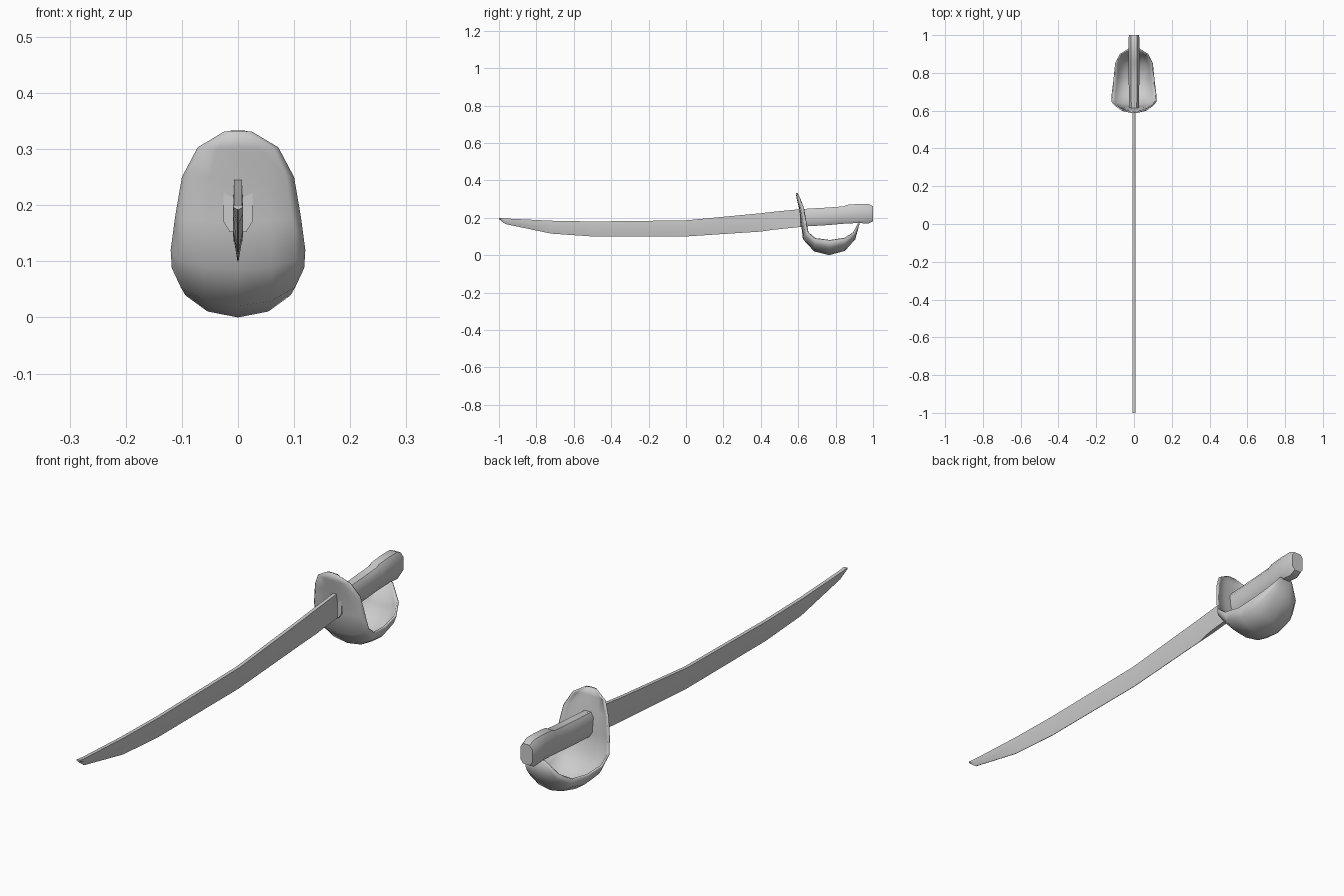
import bpy, bmesh
from math import sin, cos, pi, radians

if "Cube" in bpy.data.objects:
    bpy.data.objects.remove(bpy.data.objects["Cube"])


def make_object(name, rows, closed, angle):
    """Skin a list of point rows; closed rows become capped tubes."""
    bm = bmesh.new()
    grid = [[bm.verts.new(p) for p in row] for row in rows]
    n = len(rows[0])
    for a, b in zip(grid, grid[1:]):
        for j in range(n if closed else n - 1):
            k = (j + 1) % n
            bm.faces.new((a[j], b[j], b[k], a[k]))
    if closed:
        bm.faces.new(grid[0])
        bm.faces.new(grid[-1])
        bmesh.ops.recalc_face_normals(bm, faces=bm.faces)
    mesh = bpy.data.meshes.new(name)
    bm.to_mesh(mesh)
    bm.free()
    obj = bpy.data.objects.new(name, mesh)
    bpy.context.collection.objects.link(obj)
    bpy.ops.object.select_all(action='DESELECT')
    obj.select_set(True)
    bpy.context.view_layer.objects.active = obj
    bpy.ops.object.shade_smooth_by_angle(angle=radians(angle))
    return obj


# Curved blade: y, lower edge, upper edge, half width of lower edge
blade = [(-1.0, .192, .2, .001), (-.965, .166, .196, .001),
         (-.72, .115, .184, .001), (-.5, .1, .18, .001),
         (0, .1, .186, .001), (.4, .126, .224, .001),
         (.47, .136, .232, .008), (.625, .152, .247, .009)]
rows = []
for y, lo, hi, e in blade:
    mid = lo + (hi - lo) * .6
    rows.append([(-e, y, lo), (e, y, lo), (.009, y, mid),
                 (.007, y, hi), (-.007, y, hi), (-.009, y, mid)])
make_object("blade", rows, True, 50)

# Grip swelling into the pommel: y, bottom, top, half width
grip = [(.61, .152, .246, .026), (.75, .16, .254, .028),
        (.845, .168, .261, .028), (.86, .169, .269, .029),
        (.925, .172, .274, .03), (.975, .168, .274, .03),
        (1.0, .182, .262, .026)]
rows = []
for y, lo, hi, w in grip:
    c, h = (lo + hi) / 2, (hi - lo) / 2
    rows.append([(x * w, y, c + z * h) for x, z in
                 ((-.55, -1), (.55, -1), (1, -.6), (1, .6),
                  (.55, 1), (-.55, 1), (-1, .6), (-1, -.6))])
make_object("grip", rows, True, 50)

# Shell guard: centre line y, z, then rim y, z and half width
guard_path = [(.587, .332, .592, .331, .025), (.592, .302, .605, .303, .072),
              (.605, .25, .625, .25, .1), (.615, .17, .637, .18, .112),
              (.625, .085, .65, .12, .12), (.685, .02, .69, .088, .118),
              (.765, 0, .77, .078, .108), (.85, .023, .85, .09, .1),
              (.905, .085, .9, .12, .075), (.93, .175, .93, .176, .028)]
rows = []
for cy, cz, ey, ez, w in guard_path:
    row = []
    for j in range(-3, 4):
        a = j * pi / 6
        t = 1 - cos(a)
        row.append((w * sin(a), cy + (ey - cy) * t, cz + (ez - cz) * t))
    rows.append(row)
guard = make_object("hand_guard", rows, False, 60)
solid = guard.modifiers.new("thickness", 'SOLIDIFY')
solid.thickness = .008
solid.offset = -1
